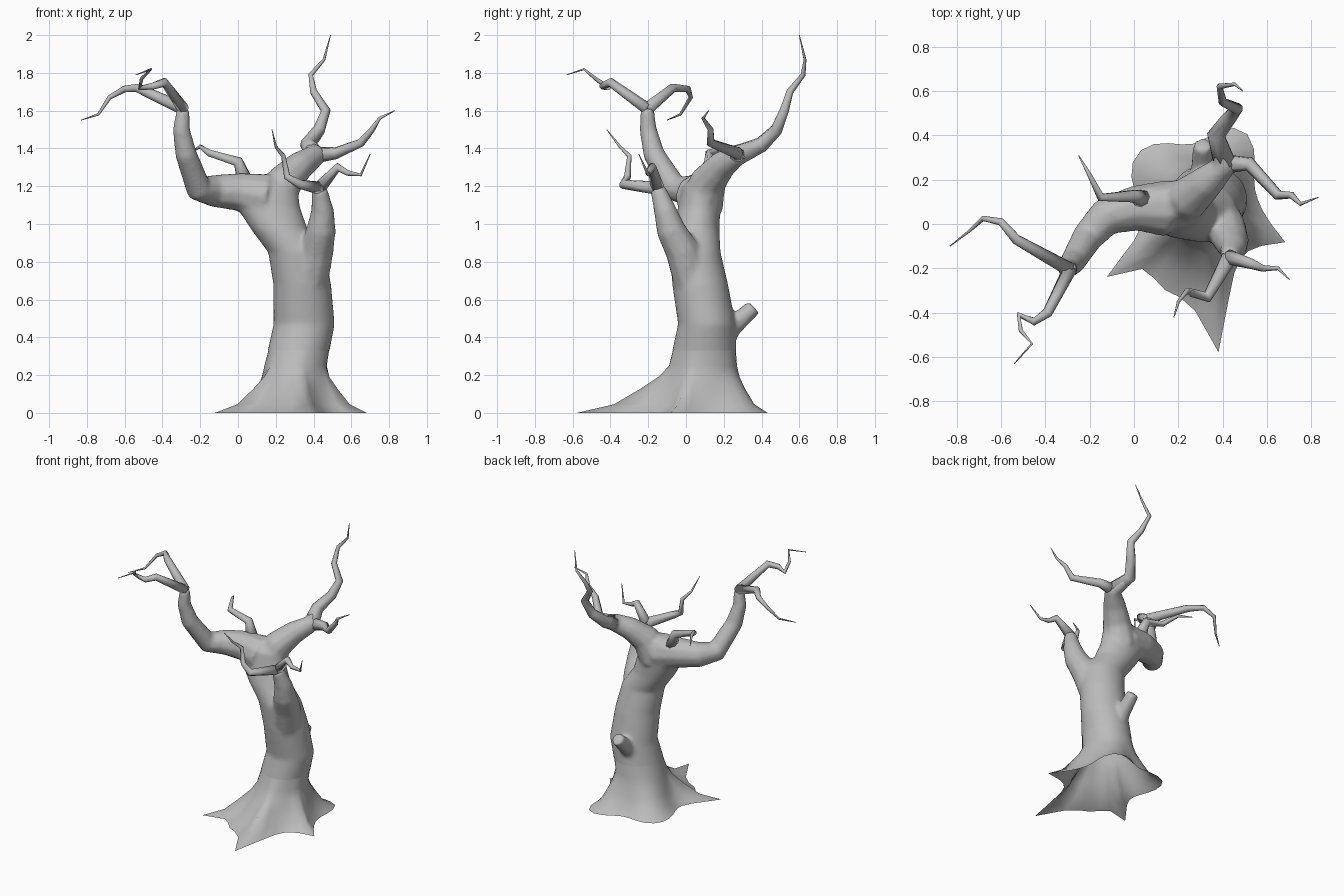
import bpy, bmesh, math
from mathutils import Vector

cube = bpy.data.objects.get("Cube")
if cube:
    bpy.data.objects.remove(cube, do_unlink=True)

bark = bpy.data.materials.new("grey bark")
bark.use_nodes = True
grey = (0.5, 0.5, 0.5, 1)
bark.diffuse_color = grey
bark.node_tree.nodes["Principled BSDF"].inputs["Base Color"].default_value = grey


def loft(bm, rings, caps=True):
    """Skin a list of equal-length point rings, ordered from base to tip."""
    loops = [[bm.verts.new(p) for p in ring] for ring in rings]
    for low, high in zip(loops, loops[1:]):
        for i in range(len(low)):
            j = (i + 1) % len(low)
            bm.faces.new((low[i], low[j], high[j], high[i]))
    if caps:
        bm.faces.new(loops[0][::-1])
        bm.faces.new(loops[-1])


def tube(bm, base, tip, ease, path, sides=10):
    """Tapering round tube along a path, with a frame that does not twist."""
    pts = [Vector(p) for p in path]
    last = len(pts) - 1
    rings, side = [], Vector((0.3, 0.8, 0.5))
    for i, p in enumerate(pts):
        before = (p - pts[i - 1]).normalized() if i else Vector()
        after = (pts[i + 1] - p).normalized() if i < last else Vector()
        along = (before + after).normalized()
        side = (side - along * side.dot(along)).normalized()
        up = along.cross(side)
        radius = base + (tip - base) * (i / last) ** ease
        angles = [math.tau * k / sides for k in range(sides)]
        rings.append([p + radius * (side * math.cos(a) + up * math.sin(a)) for a in angles])
    loft(bm, rings)


def finish(name, bm):
    for face in bm.faces:
        face.smooth = True
    mesh = bpy.data.meshes.new(name)
    bm.to_mesh(mesh)
    bm.free()
    mesh.materials.append(bark)
    obj = bpy.data.objects.new(name, mesh)
    bpy.context.collection.objects.link(obj)
    return obj


def twig(name, base, *path):
    bm = bmesh.new()
    tube(bm, base, 0.002, 0.75, path, 8)
    finish(name, bm)


# Directions around the trunk, in degrees
bearings = range(17, 377, 10)


def section(z, cx, cy, rx, ry):
    return [Vector((cx + rx * math.cos(math.radians(a)), cy + ry * math.sin(math.radians(a)), z))
            for a in bearings]


# Roots: bearing, extra reach, angular width
roots = ((217, .27, 9), (277, .41, 13), (337, .17, 13), (61, .15, 26), (140, .13, 32),
         (246, .12, 20))


def reach(angle):
    """Distance from the trunk axis to the ground edge: narrow roots are pointed, wide ones round."""
    total = 0.24
    for bearing, extra, width in roots:
        gap = abs((angle - bearing + 180) % 360 - 180)
        total += extra * math.exp(-(gap / width) ** (2 if width > 15 else 1))
    return total


# Root flare: ground outline blended into the collar, open underneath
collar = section(.25, .305, .09, .165, .18)
ground = [Vector((.3 + reach(a) * math.cos(math.radians(a)),
                  .08 + reach(a) * math.sin(math.radians(a)), 0)) for a in bearings]
flare = []
for spread, z in ((1, 0), (.6, .045), (.32, .125), (.12, .19)):
    ring = [c.lerp(g, spread) for c, g in zip(collar, ground)]
    flare.append([Vector((p.x, p.y, z)) for p in ring])
bm = bmesh.new()
loft(bm, flare + [collar, section(.47, .35, .11, .154, .144)], caps=False)
finish("root_flare", bm)

# Trunk body
bm = bmesh.new()
loft(bm, [collar,
          section(.47, .35, .11, .162, .152),
          section(.68, .34, .075, .153, .148),
          section(.85, .31, .05, .15, .133),
          section(.97, .22, .055, .15, .122),
          section(1.09, .16, .07, .168, .112),
          section(1.2, .16, .08, .155, .1),
          section(1.25, .15, .09, .1, .06)])

# Limbs and the broken stub at the back
left_end, right_fork, front_end = (-.29, -.205, 1.61), (.41, .27, 1.365), (.43, -.15, 1.19)
tube(bm, .13, .036, .7, [(.15, .07, 1.14), (0, .07, 1.17), (-.13, .03, 1.175), (-.21, -.06, 1.19),
                         (-.275, -.17, 1.37), (-.3, -.2, 1.5), left_end])
tube(bm, .12, .042, .9, [(.19, .08, 1.1), (.25, .12, 1.23), (.33, .19, 1.31), right_fork,
                         (.38, .37, 1.4)])
tube(bm, .1, .042, 1.5, [(.38, .03, .7), (.415, -.02, .86), (.44, -.08, .97), (.448, -.11, 1.07),
                         front_end])
tube(bm, .08, .044, .5, [(.31, .18, .4), (.31, .25, .46), (.31, .36, .56)])

# Fuse the body into one skin, then cut it open where it meets the flare
body = finish("trunk_and_limbs", bm)
remesh = body.modifiers.new("Fuse", 'REMESH')
remesh.mode = 'VOXEL'
remesh.voxel_size = 0.012
soften = body.modifiers.new("Soften", 'SMOOTH')
soften.iterations = 10
fused = bpy.data.meshes.new_from_object(
    body.evaluated_get(bpy.context.evaluated_depsgraph_get()))
body.modifiers.clear()
bm = bmesh.new()
bm.from_mesh(fused)
bmesh.ops.bisect_plane(bm, geom=bm.verts[:] + bm.edges[:] + bm.faces[:],
                       plane_co=(0, 0, .33), plane_no=(0, 0, 1), clear_inner=True)
for face in bm.faces:
    face.smooth = True
bm.to_mesh(body.data)
bm.free()
bpy.data.meshes.remove(fused)

# Twigs: crooked paths tapering to a point
twig("left_outer_twig", .034, left_end, (-.53, -.07, 1.72), (-.6, .01, 1.715),
     (-.68, .025, 1.67), (-.74, -.03, 1.58), (-.83, -.1, 1.55))
twig("left_front_twig", .032, left_end, (-.39, -.4, 1.75), (-.45, -.44, 1.73),
     (-.52, -.41, 1.72), (-.51, -.48, 1.77), (-.46, -.54, 1.82), (-.54, -.63, 1.79))
twig("left_rear_twig", .045, (.04, .11, 1.22), (0, .125, 1.33), (-.15, .12, 1.375),
     (-.2, .22, 1.41), (-.25, .31, 1.38))
twig("rear_tall_twig", .054, right_fork, (.37, .4, 1.42), (.43, .48, 1.5), (.465, .52, 1.6),
     (.4, .55, 1.7), (.385, .62, 1.79), (.455, .63, 1.87), (.49, .6, 2))
twig("right_outer_twig", .045, right_fork, (.52, .27, 1.375), (.65, .13, 1.43),
     (.71, .13, 1.5), (.75, .09, 1.56), (.83, .12, 1.6))
twig("front_right_twig", .036, front_end, (.53, -.18, 1.3), (.58, -.2, 1.27),
     (.65, -.2, 1.26), (.7, -.25, 1.37))
twig("front_left_twig", .036, front_end, (.33, -.33, 1.21), (.26, -.31, 1.25),
     (.24, -.3, 1.36), (.2, -.35, 1.41), (.18, -.42, 1.5))
